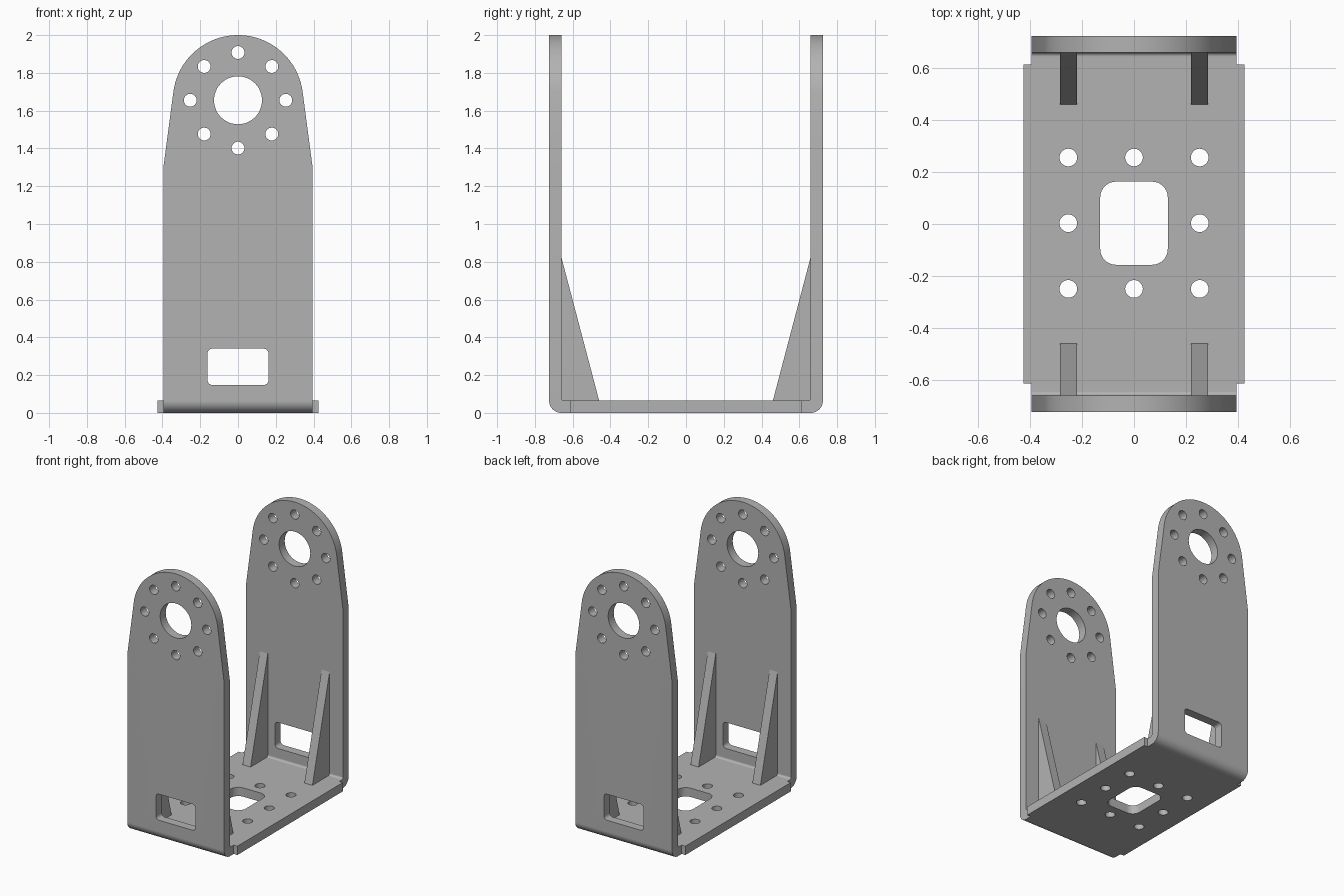
import bpy, bmesh, math
from mathutils import Vector

if "Cube" in bpy.data.objects:
    bpy.data.objects.remove(bpy.data.objects["Cube"], do_unlink=True)

grey = bpy.data.materials.new("plain grey")
grey.use_nodes = True
colour = (0.45, 0.45, 0.45, 1)
grey.diffuse_color = colour
grey.node_tree.nodes["Principled BSDF"].inputs["Base Color"].default_value = colour

# Each axis maps a profile (u, v) and a depth w to space
PLACE = {
    "x": lambda u, v, w: Vector((w, u, v)),
    "y": lambda u, v, w: Vector((u, w, v)),
    "z": lambda u, v, w: Vector((u, v, w)),
}


def arc(cu, cv, r, start, end, steps):
    angles = [math.radians(start + (end - start) * i / steps) for i in range(steps + 1)]
    return [(cu + r * math.cos(a), cv + r * math.sin(a)) for a in angles]


def circle(cu, cv, r, steps=32):
    return arc(cu, cv, r, 0, 360, steps)[:-1]


def rounded(cu, cv, hu, hv, r):
    pts = []
    for i, (su, sv) in enumerate([(1, 1), (-1, 1), (-1, -1), (1, -1)]):
        pts += arc(cu + su * (hu - r), cv + sv * (hv - r), r, 90 * i, 90 * i + 90, 8)
    return pts


def prisms(name, profiles, axis, lo, hi):
    """One object holding a straight extrusion of every profile."""
    bm = bmesh.new()
    for pts in profiles:
        face = bm.faces.new([bm.verts.new(PLACE[axis](u, v, lo)) for u, v in pts])
        out = bmesh.ops.extrude_face_region(bm, geom=[face])
        moved = [e for e in out["geom"] if isinstance(e, bmesh.types.BMVert)]
        bmesh.ops.translate(bm, verts=moved, vec=PLACE[axis](0, 0, hi - lo))
    bmesh.ops.recalc_face_normals(bm, faces=bm.faces)
    mesh = bpy.data.meshes.new(name)
    bm.to_mesh(mesh)
    bm.free()
    mesh.materials.append(grey)
    obj = bpy.data.objects.new(name, mesh)
    bpy.context.collection.objects.link(obj)
    return obj


def activate(obj):
    bpy.ops.object.select_all(action="DESELECT")
    obj.select_set(True)
    bpy.context.view_layer.objects.active = obj


def combine(obj, tool, operation):
    tool.hide_render = True
    activate(obj)
    mod = obj.modifiers.new(operation, "BOOLEAN")
    mod.operation, mod.object, mod.solver = operation, tool, "EXACT"
    bpy.ops.object.modifier_apply(modifier=mod.name)
    bpy.data.objects.remove(tool, do_unlink=True)


OUT, INN, T, TOP = 0.725, 0.66, 0.065, 2.0
HALF, EYE, EYE_R, SHOULDER = 0.395, 1.655, 0.345, 1.3
RING, HOLE_R = 0.253, 0.034

# Bent U channel, as a side profile
bend, fillet = 0.065, 0.015
right_half = (arc(OUT - bend, bend, bend, -90, 0, 10) + [(OUT, TOP + 0.1), (INN, TOP + 0.1)]
              + arc(INN - fillet, T + fillet, fillet, 0, -90, 5))
profile = right_half + [(-u, v) for u, v in reversed(right_half)]
bracket = prisms("bracket", [profile], "x", -0.6, 0.6)

# Trim the arms to tapered, round-topped outlines
du, dv = HALF, SHOULDER - EYE
tangent = math.degrees(math.atan2(dv, du) + math.acos(EYE_R / math.hypot(du, dv)))
outline = ([(-HALF, SHOULDER), (-HALF, -0.2), (HALF, -0.2), (HALF, SHOULDER)]
           + arc(0, EYE, EYE_R, tangent, 180 - tangent, 40))
combine(bracket, prisms("arm_outline", [outline], "y", -1, 1), "INTERSECT")

# Slightly wider floor plate
floor = [(-0.425, -0.614), (0.425, -0.614), (0.425, 0.614), (-0.425, 0.614)]
combine(bracket, prisms("floor_plate", [floor], "z", 0, T), "UNION")

# Openings through both arms
arm_holes = [circle(0, EYE, 0.127, 48), rounded(0, 0.244, 0.161, 0.096, 0.025)]
for i in range(8):
    a = math.radians(45 * i)
    arm_holes.append(circle(RING * math.cos(a), EYE + RING * math.sin(a), HOLE_R))
combine(bracket, prisms("arm_cutter", arm_holes, "y", -1, 1), "DIFFERENCE")

# Openings through the floor
floor_holes = [rounded(0, 0.003, 0.13, 0.16, 0.06)]
floor_holes += [circle(RING * i, RING * j + 0.003, HOLE_R)
                for i in (-1, 0, 1) for j in (-1, 0, 1) if i or j]
combine(bracket, prisms("floor_cutter", floor_holes, "z", -0.2, 0.3), "DIFFERENCE")

activate(bracket)
bpy.ops.object.shade_smooth_by_angle(angle=math.radians(30))
weighted = bracket.modifiers.new("even_shading", "WEIGHTED_NORMAL")
weighted.keep_sharp = True

# Four triangular gussets bracing the arms
for end, s in (("front", -1), ("back", 1)):
    for side, x in (("right", -0.252), ("left", 0.252)):
        tri = [(s * 0.46, T), (s * INN, 0.825), (s * 0.69, 0.825), (s * 0.69, 0.03), (s * 0.46, 0.03)]
        prisms(f"gusset_{end}_{side}", [tri], "x", x - 0.0325, x + 0.0325)
